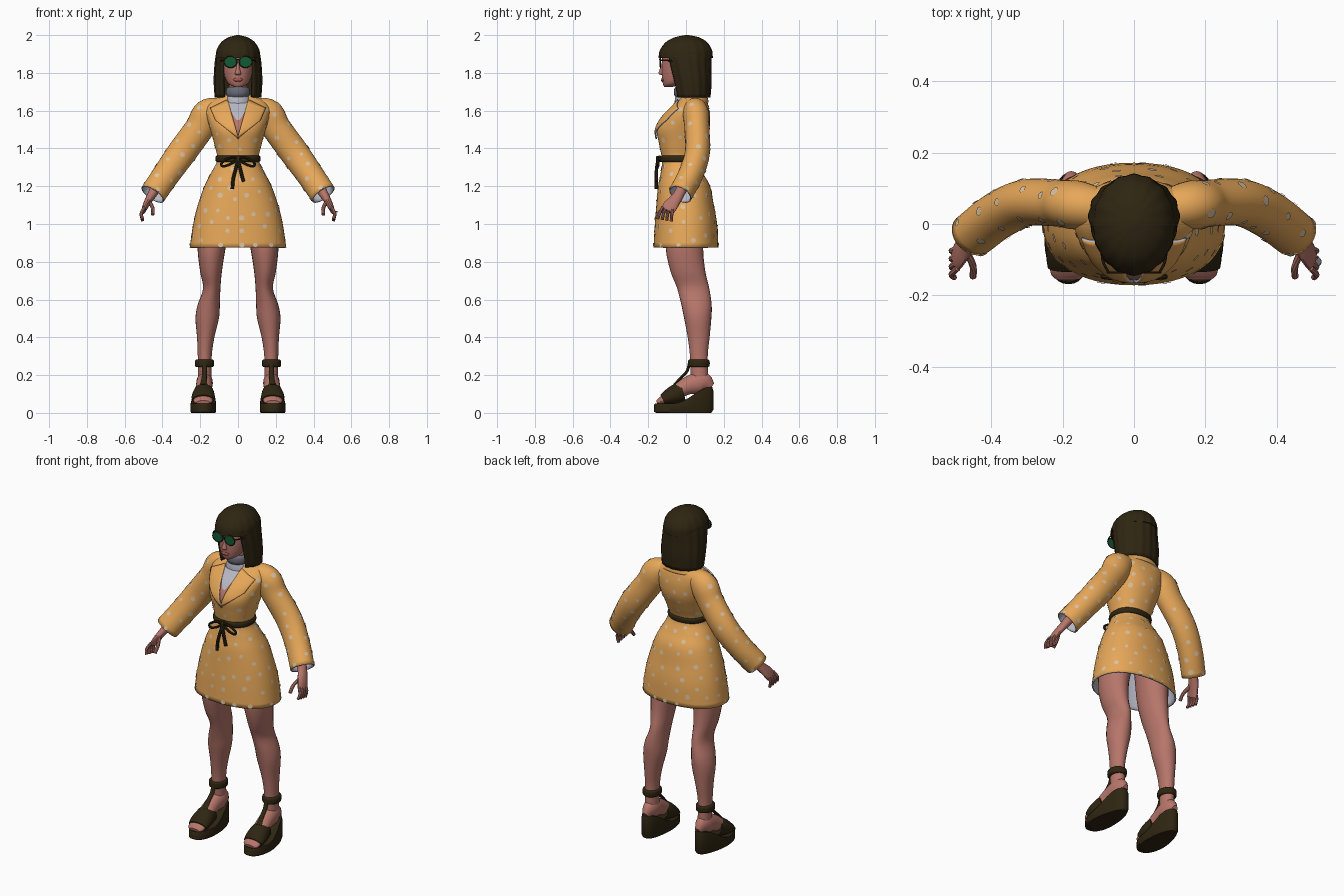
import bpy, bmesh, math, random
from mathutils import Vector
from mathutils.bvhtree import BVHTree

if "Cube" in bpy.data.objects:
    bpy.data.objects.remove(bpy.data.objects["Cube"])
random.seed(4)


def material(name, rgb):
    m = bpy.data.materials.new(name)
    m.use_nodes = True
    m.diffuse_color = (*rgb, 1)
    bsdf = m.node_tree.nodes["Principled BSDF"]
    bsdf.inputs["Base Color"].default_value = (*rgb, 1)
    bsdf.inputs["Roughness"].default_value = 0.8
    return m


COAT = material("yellow cloth", (0.80, 0.39, 0.10))
DOT = material("pale dots", (0.70, 0.54, 0.36))
LINING = material("pale grey lining", (0.48, 0.48, 0.56))
GREY = material("dark grey", (0.14, 0.15, 0.18))
SKIN = material("skin", (0.47, 0.18, 0.145))
LIPS = material("lips", (0.33, 0.09, 0.08))
BROWN = material("dark brown", (0.028, 0.019, 0.006))
LENS = material("green lens", (0.006, 0.10, 0.035))


def make_mesh(name, verts, faces, mats, thick=0):
    me = bpy.data.meshes.new(name)
    me.from_pydata(verts, [], faces)
    for m in mats:
        me.materials.append(m)
    ob = bpy.data.objects.new(name, me)
    bpy.context.collection.objects.link(ob)
    if thick:
        mod = ob.modifiers.new("thickness", "SOLIDIFY")
        mod.thickness = thick
        mod.offset = -1
        mod.material_offset = mod.material_offset_rim = len(mats) - 1
    return ob


def spline(rows, sub):
    p = [Vector(r) for r in rows]
    p = [2 * p[0] - p[1]] + p + [2 * p[-1] - p[-2]]
    out = []
    for a, b, c, d in zip(p, p[1:], p[2:], p[3:]):
        for k in range(sub):
            t = k / sub
            out.append(0.5 * (2 * b + (c - a) * t + (2 * a - 5 * b + 4 * c - d) * t * t
                              + (3 * b - a - 3 * c + d) * t ** 3))
    return out + [p[-2]]


def loft(name, rows, mats, n=24, sub=4, follow=False, ref=(0, 1, 0), caps=True,
         power=1, arc=None, ripple=0, thick=0, s=1):
    """Skin elliptical sections (x, y, z, radius a, radius b); s mirrors x."""
    rings = spline([(r[0] * s, *r[1:]) for r in rows], sub)
    a0, a1 = [math.radians(v) for v in arc or (0, 360)]
    count = n + 1 if arc else n
    verts, faces = [], []
    for i, r in enumerate(rings):
        t = Vector((0, 0, 1))
        if follow:
            t = (rings[min(i + 1, len(rings) - 1)] - rings[max(i - 1, 0)]).xyz.normalized()
        b = Vector(ref)
        b = (b - t * b.dot(t)).normalized()
        a = b.cross(t)
        for j in range(count):
            ang = a0 + (a1 - a0) * j / n
            c, q = math.cos(ang), math.sin(ang)
            c, q = [math.copysign(abs(v) ** power, v) for v in (c, q)]
            f = 1 + ripple * math.cos(16 * ang)
            verts.append(r.xyz + a * c * r[3] * f + b * q * r[4] * f)
    for i in range(len(rings) - 1):
        for j in range(n):
            k = (j + 1) % count
            faces.append((i * count + j, i * count + k, (i + 1) * count + k, (i + 1) * count + j))
    if caps and not arc:
        faces.append(tuple(reversed(range(n))))
        faces.append(tuple(range(len(verts) - n, len(verts))))
    return make_mesh(name, verts, faces, mats, thick)


def tube(name, points, radius, mat, s=1):
    return loft(name, [(*p, radius, radius) for p in points], [mat], 8, 4, True, (0.1, 1, 0.2), s=s)


def tree(ob):
    return BVHTree.FromPolygons([v.co for v in ob.data.vertices], [p.vertices for p in ob.data.polygons])


def patch(name, corners, base, mats, gap, thick=0, n=10):
    """Lay a four-cornered (x, z) panel on the front of a surface."""
    A, B, C, D = [Vector(c) for c in corners]
    verts, faces = [], []
    for i in range(n + 1):
        for j in range(n + 1):
            u, v = i / n, j / n
            p = A.lerp(B, u).lerp(D.lerp(C, u), v)
            hit = base.ray_cast(Vector((p.x, -1, p.y)), Vector((0, 1, 0)))[0]
            verts.append((p.x, (hit.y if hit else 0) - gap, p.y))
            if i < n and j < n:
                k = i * (n + 1) + j
                faces.append((k, k + 1, k + n + 2, k + n + 1))
    # Face the panel towards the front
    if (B - A).cross(D - A) > 0:
        faces = [f[::-1] for f in faces]
    return make_mesh(name, verts, faces, mats, thick)


def dots(name, ob, keep, spacing=0.064, sides=8):
    base, polys = tree(ob), ob.data.polygons
    chosen = random.choices(list(polys), [p.area for p in polys], k=3000)
    centres, verts, faces = [], [], []
    for p in chosen:
        c = p.center
        if not keep(c) or any((c - o).length < spacing for o in centres):
            continue
        centres.append(c.copy())
        side = p.normal.orthogonal().normalized()
        up = p.normal.cross(side)
        r, k = random.uniform(0.010, 0.015), len(verts)
        ring = [c] + [c + r * (side * math.cos(w) + up * math.sin(w))
                      for w in [math.tau * j / sides for j in range(sides)]]
        for q in ring:
            co, normal, _, _ = base.find_nearest(q)
            verts.append(co + normal * 0.003)
        faces += [(k, k + 1 + j, k + 1 + (j + 1) % sides) for j in range(sides)]
    make_mesh(name, verts, faces, [DOT])


# Coat body, open at the hem
coat = loft("coat_body", [
    (0, 0, .875, .256, .172), (0, 0, 1, .237, .165), (0, -.005, 1.1, .213, .152),
    (0, -.01, 1.2, .178, .138), (0, -.022, 1.27, .143, .112), (0, -.032, 1.34, .11, .095),
    (0, -.025, 1.42, .125, .117), (0, -.015, 1.5, .147, .138), (0, .005, 1.57, .166, .122),
    (0, .025, 1.62, .168, .095), (0, .035, 1.655, .135, .075), (0, .035, 1.685, .075, .06)],
    [COAT, LINING], 48, 5, caps=False, power=.9, thick=.008)
surface = tree(coat)
dots("coat_dots", coat, lambda c: c.z < 1.64 and abs(c.z - 1.345) > .035
     and not (c.y < 0 and c.z > 1.44 and abs(c.x) < .14 and c.z - 1.43 > abs(c.x) * .5))

# Neckline, lapels and collar
patch("chest", [(-.075, 1.64), (.075, 1.64), (0, 1.455), (0, 1.455)], surface, [SKIN], .003)
patch("scarf_point", [(-.065, 1.64), (.065, 1.64), (.008, 1.55), (-.008, 1.55)], surface, [LINING], .007)
for s, side in ((1, "left"), (-1, "right")):
    patch(side + "_lapel", [(.055 * s, 1.66), (.148 * s, 1.615), (.12 * s, 1.55), (-.004 * s, 1.45)],
          surface, [COAT, LINING], .013, .008)
loft("coat_collar", [(0, .035, 1.645, .135, .085), (0, .035, 1.675, .105, .078), (0, .032, 1.70, .08, .068)],
     [COAT, LINING], arc=(-30, 210), thick=.008)
loft("scarf", [(0, .02, 1.6, .095, .08), (0, .01, 1.65, .073, .07), (0, .005, 1.69, .056, .058)], [LINING])
loft("neck_band", [(0, .002, 1.672, .058, .058), (0, 0, 1.69, .065, .064),
                   (0, -.002, 1.715, .062, .06), (0, -.002, 1.725, .05, .05)], [GREY])
loft("neck", [(0, .01, 1.62, .05, .05), (0, -.005, 1.78, .048, .05)], [SKIN])

# Belt and bow
loft("belt", [(0, -.032, 1.328, .112, .098), (0, -.032, 1.336, .119, .105),
              (0, -.032, 1.354, .119, .105), (0, -.032, 1.362, .112, .098)], [BROWN], 36, power=.9)
loft("belt_knot", [(0, -.14, 1.328, .008, .006), (0, -.142, 1.345, .017, .014), (0, -.14, 1.362, .008, .006)],
     [BROWN], 12)
for s, side in ((1, "left"), (-1, "right")):
    tube(side + "_bow_loop", [(0, -.145, 1.35), (.04, -.152, 1.352), (.085, -.148, 1.325),
                              (.08, -.148, 1.305), (.04, -.152, 1.318), (0, -.145, 1.342)], .007, BROWN, s)
    tube(side + "_bow_tail", [(0, -.148, 1.34), (.012, -.156, 1.29), (.025, -.157, 1.24),
                              (.03, -.158, 1.225 if s > 0 else 1.185)], .009, BROWN, s)

for s, side in ((1, "left"), (-1, "right")):
    # Sleeve
    sleeve = loft(side + "_sleeve", [
        (.07, .04, 1.625, .045, .05), (.155, .052, 1.585, .08, .068), (.205, .058, 1.505, .077, .066),
        (.30, .06, 1.375, .077, .066), (.38, .025, 1.262, .072, .066), (.452, -.03, 1.157, .07, .064)],
        [COAT, LINING], 28, 6, True, caps=False, thick=.007, s=s)
    dots(side + "_sleeve_dots", sleeve, lambda c: abs(c.x) > .19)

    # Hand
    loft(side + "_palm", [(.435, -.02, 1.19, .028, .028), (.465, -.048, 1.14, .022, .03),
                          (.487, -.08, 1.10, .017, .038), (.50, -.1, 1.07, .012, .036)],
         [SKIN], 14, 4, True, s=s)
    for k in range(4):
        tube(f"{side}_finger_{k + 1}", [(.495, -.07 - .018 * k, 1.09), (.512, -.075 - .022 * k, 1.055),
                                        (.505, -.078 - .024 * k, 1.015 + .004 * k)], .0085, SKIN, s)
    tube(side + "_thumb", [(.472, -.07, 1.125), (.452, -.118, 1.085), (.452, -.148, 1.05)], .010, SKIN, s)

    # Leg
    loft(side + "_leg", [
        (.176, .072, .17, .036, .046), (.176, .068, .3, .037, .047), (.171, .067, .4, .046, .058),
        (.163, .062, .5, .062, .072), (.155, .056, .57, .059, .08), (.139, .038, .66, .046, .085),
        (.143, .01, .75, .058, .092), (.14, -.008, .87, .074, .099), (.125, 0, 1, .085, .1),
        (.1, 0, 1.12, .08, .09)], [SKIN], s=s)

    # Foot and wedge sandal
    loft(side + "_foot", [
        (.176, .135, .135, .018, .025), (.176, .085, .16, .042, .058), (.18, 0, .14, .043, .046),
        (.183, -.08, .088, .05, .035), (.185, -.135, .062, .05, .02), (.185, -.155, .056, .034, .01)],
        [SKIN], 20, 4, True, (0, 0, 1), s=s)
    n, verts, faces = 36, [], []
    for frac, size in ((0, .93), (.12, 1), (.85, 1), (1, .96)):
        for j in range(n):
            w = math.tau * j / n
            y = -.012 + .157 * size * math.copysign(abs(math.cos(w)) ** .85, math.cos(w))
            u = min(max((y + .06) / .19, 0), 1)
            rise = u * u * (3 - 2 * u)
            x = .184 - .006 * rise + (.069 - .014 * rise) * size * math.copysign(
                abs(math.sin(w)) ** .85, math.sin(w))
            verts.append((x * s, y, frac * (.05 + .087 * rise)))
    for i in range(3):
        faces += [(i * n + j, i * n + (j + 1) % n, i * n + n + (j + 1) % n, i * n + n + j) for j in range(n)]
    for start in (0, 3 * n):
        for j in range(n // 2):
            loop = [j, j + 1, n - j - 1, (n - j) % n]
            faces.append(tuple(start + v for v in dict.fromkeys(loop)))
    sole = make_mesh(side + "_wedge_sole", verts, faces, [BROWN])
    bm = bmesh.new()
    bm.from_mesh(sole.data)
    bmesh.ops.recalc_face_normals(bm, faces=bm.faces)
    bm.to_mesh(sole.data)
    bm.free()
    loft(side + "_toe_band", [(.184, -.122, .068, .058, .03), (.184, -.09, .083, .062, .043),
                              (.182, -.05, .1, .057, .053), (.181, -.015, .11, .05, .052)],
         [BROWN], 24, 4, True, (0, 0, 1), s=s)
    loft(side + "_instep_strap", [(.182, -.06, .148, .02, .008), (.179, -.028, .185, .014, .008),
                                  (.177, .006, .222, .013, .008), (.177, .018, .265, .013, .008)],
         [BROWN], 10, 4, True, s=s)
    loft(side + "_ankle_strap", [(.178, .068, .243, .044, .05), (.178, .068, .25, .05, .057),
                                 (.178, .068, .275, .05, .057), (.178, .068, .282, .044, .05)], [BROWN], s=s)

    # Sunglasses
    loft(side + "_lens", [(.04, -.134, 1.858, .034, .03), (.04, -.138, 1.858, .031, .027)],
         [LENS], 20, 1, True, (0, 0, 1), s=s)
    ring = [math.tau * k / 12 for k in range(13)]
    tube(side + "_lens_rim", [(.04 + .034 * math.cos(w), -.136, 1.858 + .03 * math.sin(w)) for w in ring],
         .003, BROWN, s)
    tube(side + "_temple", [(.072, -.135, 1.868), (.088, -.1, 1.866), (.092, -.03, 1.86)], .004, BROWN, s)
tube("glasses_bridge", [(-.01, -.137, 1.868), (0, -.141, 1.871), (.01, -.137, 1.868)], .003, BROWN)
loft("finger_ring", [(.513, -.105, 1.07, .013, .013), (.514, -.106, 1.062, .013, .013)], [GREY], 12, 2)

# Head and face
loft("head", [(0, -.095, 1.725, .018, .02), (0, -.07, 1.742, .05, .052), (0, -.045, 1.78, .07, .083),
              (0, -.03, 1.84, .082, .098), (0, -.02, 1.9, .085, .1), (0, 0, 1.95, .06, .075)], [SKIN], 32)
loft("nose", [(0, -.124, 1.788, .011, .006), (0, -.13, 1.797, .016, .015),
              (0, -.126, 1.825, .009, .011), (0, -.122, 1.855, .007, .006)], [SKIN], 12)
loft("lips", [(0, -.122, 1.753, .012, .005), (0, -.122, 1.76, .024, .011),
              (0, -.122, 1.766, .026, .009), (0, -.122, 1.774, .014, .007)], [LIPS], 14)

# Bobbed hair with a fringe
loft("hair_top", [(0, -.002, 1.878, .116, .142), (0, 0, 1.92, .112, .136), (0, .002, 1.962, .088, .108),
                  (0, .005, 1.988, .05, .064), (0, .005, 2.0, .008, .01)], [BROWN], 64, ripple=.015)
loft("hair_sides", [(0, .03, 1.67, .122, .098), (0, .024, 1.75, .127, .11), (0, .012, 1.83, .124, .12),
                    (0, .004, 1.9, .115, .128), (0, .003, 1.94, .098, .115)],
     [BROWN], 64, arc=(-50, 230), ripple=.018, thick=.025)

# Smooth shading with sharp creases
for ob in bpy.context.collection.objects:
    if ob.type == "MESH":
        ob.select_set(True)
        bpy.context.view_layer.objects.active = ob
bpy.ops.object.shade_smooth_by_angle(angle=math.radians(40))
